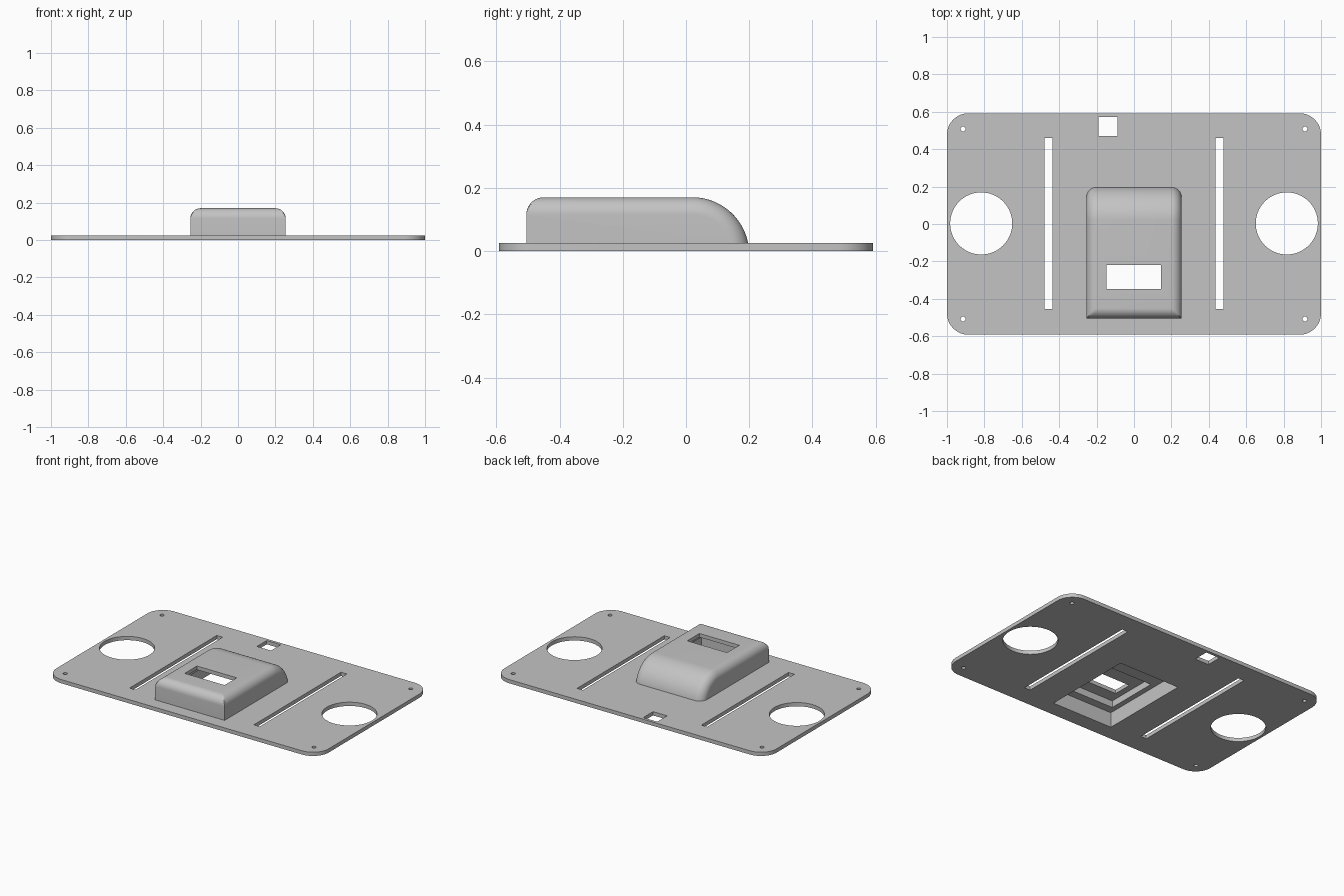
import bpy, bmesh
from math import sin, cos, asin, pi

old = bpy.data.objects.get("Cube")
if old:
    bpy.data.objects.remove(old, do_unlink=True)

grey = bpy.data.materials.new("light_grey")
grey.use_nodes = True
COLOUR = (0.55, 0.55, 0.55, 1)
grey.diffuse_color = COLOUR
grey.node_tree.nodes["Principled BSDF"].inputs["Base Color"].default_value = COLOUR


def finish(bm, name):
    bmesh.ops.recalc_face_normals(bm, faces=bm.faces)
    mesh = bpy.data.meshes.new(name)
    bm.to_mesh(mesh)
    bm.free()
    mesh.materials.append(grey)
    obj = bpy.data.objects.new(name, mesh)
    bpy.context.collection.objects.link(obj)
    return obj


def box(name, x, y, z, corner=0):
    """Box from (min, max) ranges, with optional rounded upright corners."""
    bm = bmesh.new()
    bmesh.ops.create_cube(bm, size=1)
    for v in bm.verts:
        v.co = [r[0] if c < 0 else r[1] for c, r in zip(v.co, (x, y, z))]
    if corner:
        upright = [e for e in bm.edges
                   if abs(e.verts[0].co.z - e.verts[1].co.z) > 0.001]
        bmesh.ops.bevel(bm, geom=upright, offset=corner, segments=12,
                        profile=0.5, affect='EDGES')
    return finish(bm, name)


def cylinder(name, x, y, radius, sides):
    bm = bmesh.new()
    bmesh.ops.create_cone(bm, cap_ends=True, segments=sides, radius1=radius,
                          radius2=radius, depth=0.2)
    bmesh.ops.translate(bm, verts=bm.verts, vec=(x, y, 0))
    return finish(bm, name)


def combine(target, tool, operation):
    """Apply a boolean and discard the tool."""
    tool.hide_render = True
    mod = target.modifiers.new("combine", 'BOOLEAN')
    mod.operation, mod.solver, mod.object = operation, 'EXACT', tool
    bpy.context.view_layer.objects.active = target
    bpy.ops.object.modifier_apply(modifier=mod.name)
    bpy.data.objects.remove(tool, do_unlink=True)


# Raised housing: side profile lofted across with filleted edges
HALF, FRONT, TOP, BASE, FILLET = 0.255, -0.505, 0.17, 0.01, 0.055
BACK_Y, BACK_Z, BACK_R = 0.02, -0.01, 0.18
STEPS, BACK_STEPS = 10, 24


def housing_profile(inset):
    pts = [(FRONT, BASE)]
    for i in range(STEPS + 1):
        b = pi / 2 * i / STEPS
        z = TOP - FILLET * (1 - sin(b))
        pts.append((FRONT + FILLET * (1 - cos(b)), min(z, TOP - inset)))
    radius = BACK_R - inset
    end = asin((BASE - BACK_Z) / radius)
    for i in range(BACK_STEPS + 1):
        t = pi / 2 + (end - pi / 2) * i / BACK_STEPS
        pts.append((BACK_Y + radius * cos(t), BACK_Z + radius * sin(t)))
    return pts


sections = []
for i in range(STEPS + 1):
    a = pi / 2 * i / STEPS
    sections.append((HALF - FILLET * (1 - cos(a)), FILLET * (1 - sin(a))))
sections += [(-x, inset) for x, inset in reversed(sections)]

bm = bmesh.new()
rings = [[bm.verts.new((x, y, z)) for y, z in housing_profile(inset)]
         for x, inset in sections]
for r, s in zip(rings, rings[1:]):
    for k in range(len(r)):
        n = (k + 1) % len(r)
        bm.faces.new((r[k], r[n], s[n], s[k]))
bm.faces.new(rings[0])
bm.faces.new(rings[-1])
housing = finish(bm, "housing")

# Panel with rounded corners
panel = box("panel", (-1, 1), (-0.592, 0.592), (0, 0.025), corner=0.115)
combine(panel, housing, 'UNION')

# Stepped hollow under the housing and its window
combine(panel, box("hollow", (-0.225, 0.225), (-0.485, 0.142), (-0.1, 0.1)), 'DIFFERENCE')
combine(panel, box("recess", (-0.19, 0.19), (-0.43, -0.07), (0, 0.145)), 'DIFFERENCE')
combine(panel, box("window", (-0.148, 0.145), (-0.348, -0.22), (0, 0.3)), 'DIFFERENCE')

# Square port near the back edge
combine(panel, box("port", (-0.19, -0.087), (0.47, 0.573), (-0.1, 0.1)), 'DIFFERENCE')

# Round openings, slots and screw holes on both sides
for side in (-1, 1):
    combine(panel, cylinder("opening", side * 0.817, 0.003, 0.166, 64), 'DIFFERENCE')
    slot_x = sorted((side * 0.435, side * 0.478))
    combine(panel, box("slot", slot_x, (-0.455, 0.46), (-0.1, 0.1)), 'DIFFERENCE')
    for end in (-1, 1):
        combine(panel, cylinder("screw_hole", side * 0.914, end * 0.508, 0.013, 24), 'DIFFERENCE')

bpy.ops.object.select_all(action='DESELECT')
panel.select_set(True)
bpy.context.view_layer.objects.active = panel
bpy.ops.object.shade_smooth_by_angle(angle=0.5)
